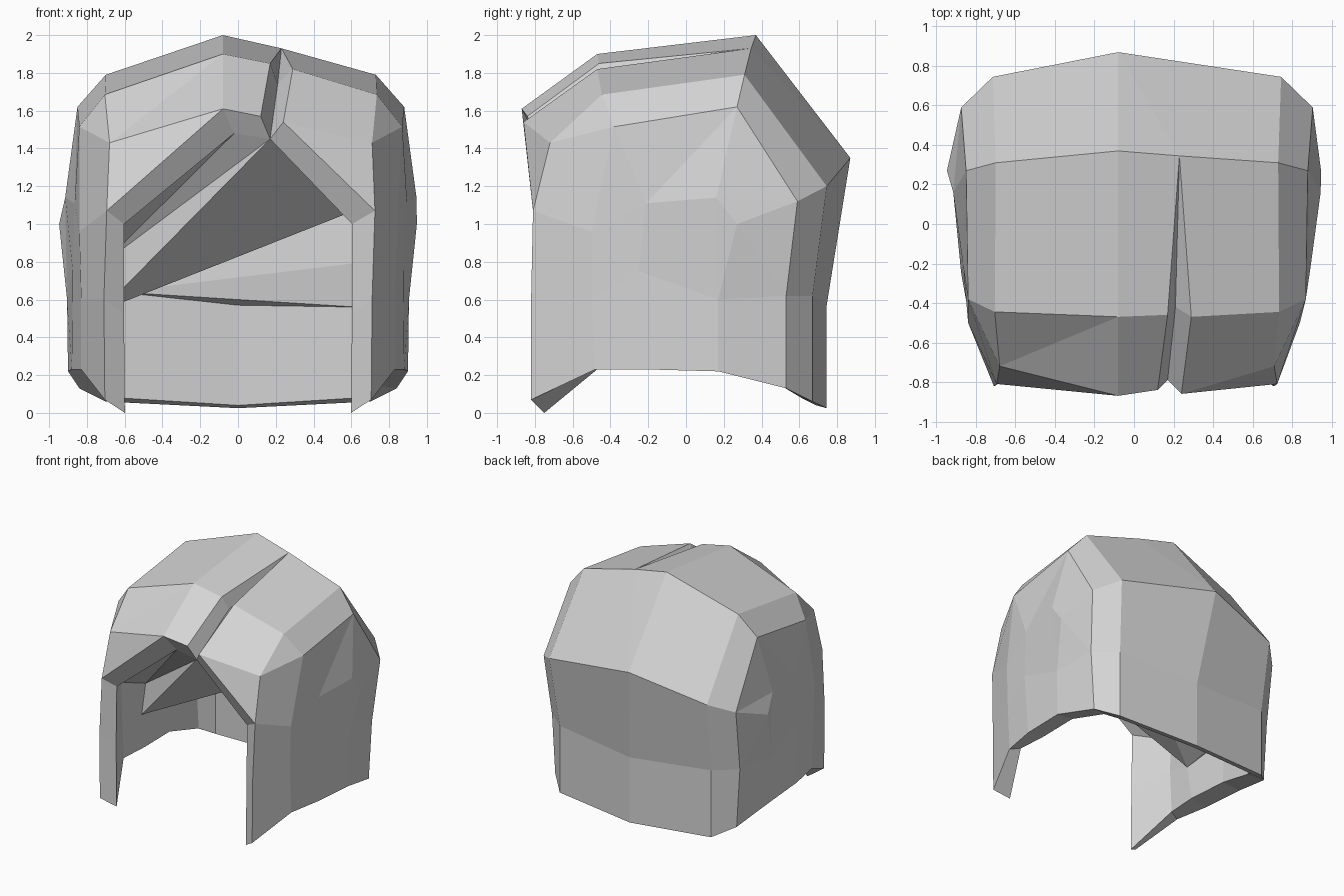
import bpy
import bmesh

cube = bpy.data.objects.get("Cube")
if cube:
    bpy.data.objects.remove(cube, do_unlink=True)

grey = bpy.data.materials.new("light_grey")
grey.use_nodes = True
colour = (0.66, 0.66, 0.66, 1)
grey.diffuse_color = colour
grey.node_tree.nodes["Principled BSDF"].inputs["Base Color"].default_value = colour

bm = bmesh.new()


def vert(x, y, z):
    return bm.verts.new((x, y, z))


def face(*verts):
    return bm.faces.new(verts)


def strip(row_a, row_b):
    """Quads between two rows of the same length."""
    for a, b, c, d in zip(row_a, row_a[1:], row_b[1:], row_b):
        face(a, b, c, d)


def fan(centre, row):
    for a, b in zip(row, row[1:]):
        face(centre, a, b)


# Side rows, front to back, for the +x half: hem, middle, temple
HEM = [(.705, -.82, .07), (.83, -.48, .23), (.88, -.2, .23),
       (.9, .17, .22), (.84, .53, .13), (.7, .67, .06)]
MIDDLE = [(.71, -.82, .6), (.83, -.5, .6), (.875, -.25, .75),
          (.905, .17, .6), (.87, .53, .62), (.7, .67, .62)]
TEMPLE = [(.71, -.81, 1.07), (.84, -.5, .96), (.88, -.21, 1.11),
          (.93, .16, 1.14), (.89, .59, 1.12), (.73, .745, 1.2)]

# Lining size against the outer rows, as x and y factors per column
LINING = [(.85, .915), (.9, .93), (.83, .95), (.83, .95), (.845, .93), (.91, .91)]


def inner_point(i, point):
    """Lining point behind an outer side point."""
    x, y, z = point
    fx, fy = LINING[i]
    return x * fx, y * fy, z + (.02 if i else -.07)


class Side:
    """One side of the shell with its lining and crown corners."""

    def __init__(self, s):
        def mirrored(x, y, z):
            # The crown leans slightly towards +x
            return vert(s * x + (.015 if z > 1.02 else 0), y, z)

        rows = (HEM, MIDDLE, TEMPLE)
        self.outer = [[mirrored(*p) for p in row] for row in rows]
        self.inner = [[mirrored(*inner_point(i, p)) for i, p in enumerate(row)]
                      for row in rows]
        self.brow = mirrored(.695, -.72, 1.43)
        self.low_front = mirrored(.855, -.38, 1.515)
        self.low_back = mirrored(.865, .27, 1.62)
        self.top_front = mirrored(.72, -.445, 1.685)
        self.top_back = mirrored(.715, .31, 1.79)
        ear = mirrored(.947, .27, 1)
        hem, middle, temple = self.outer
        strip(hem, middle)
        strip(middle[:4], temple[:4])
        fan(ear, [middle[3], middle[4], temple[4], temple[3], middle[3]])
        strip(middle[4:], temple[4:])
        # Bevelled upper side
        face(temple[0], temple[1], self.low_front, self.brow)
        face(temple[1], temple[2], self.low_front)
        fan(self.low_back, [self.low_front, temple[2], temple[3], temple[4]])
        face(temple[4], temple[5], self.top_back, self.low_back)
        face(self.low_front, self.low_back, self.top_back, self.top_front)
        face(self.brow, self.low_front, self.top_front)
        # Lining, hem thickness and front edge
        strip(self.inner[0], self.inner[1])
        strip(self.inner[1][:3], self.inner[2][:3])
        strip(hem, self.inner[0])
        strip([r[0] for r in self.outer], [r[0] for r in self.inner])


left, right = Side(1), Side(-1)

# Crown ridge and back centre
tip = vert(-.08, -.87, 1.61)
crown_front = vert(-.08, -.47, 1.9)
crown_back = vert(-.08, .37, 2)
back = [vert(0, .745, .025), vert(0, .745, .57), vert(-.08, .87, 1.35)]
back_inner = [vert(0, .69, .04), vert(0, .67, .57)]

# Parting groove
groove_end = vert(.23, .345, 1.93)
lip_r = [vert(.12, -.84, 1.57), vert(.17, -.46, 1.85)]
lip_l = [vert(.24, -.86, 1.54), vert(.29, -.47, 1.82)]
floor = [vert(.17, -.79, 1.45), vert(.21, -.42, 1.74)]
for lip in (lip_r, lip_l):
    strip(lip, floor)
    face(lip[1], groove_end, floor[1])

# Top panels
face(right.top_front, right.top_back, crown_back, crown_front)
face(crown_front, crown_back, groove_end, lip_r[1])
face(lip_l[1], groove_end, left.top_back, left.top_front)

# Fringe panels
face(right.brow, right.top_front, crown_front)
face(right.brow, crown_front, tip)
face(right.outer[2][0], right.brow, tip)
face(tip, crown_front, lip_r[1], lip_r[0])
face(lip_l[0], lip_l[1], left.top_front, left.brow)
face(lip_l[0], left.brow, left.outer[2][0])

# Back panels
face(right.top_back, crown_back, back[2], right.outer[2][5])
face(crown_back, groove_end, back[2])
face(groove_end, left.top_back, left.outer[2][5], back[2])
for side in (left, right):
    strip([r[5] for r in side.outer], back)
    strip([side.outer[0][5], back[0]], [side.inner[0][5], back_inner[0]])
    strip([r[5] for r in side.inner[:2]], back_inner)

# Fringe underside
rim = vert(-.02, -.78, 1.48)
face(right.outer[2][0], tip, rim, right.inner[2][0])
face(tip, lip_r[0], floor[0], rim)
face(floor[0], lip_l[0], left.outer[2][0], left.inner[2][0])

# Sloping ceiling of the lining, low on the right and high on the left
notch = floor[0]
low, step = right.inner[1][2], right.inner[2][2]
low.co.z, step.co.z = .54, .79
right.inner[2][1].co.z = .89
high = left.inner[2][5]
high.co = (.69, .6, 1.1)
wall = vert(.68, .58, .8)
corner_r, corner_l = right.inner[1][5], left.inner[1][5]
corner_l.co.z = .56
fan(rim, right.inner[2][:3] + [notch])
face(step, notch, low)
fan(low, [notch, high, corner_r])
fan(low, right.inner[1][3:])
fan(corner_r, [high, wall, corner_l, back_inner[1]])
fan(notch, left.inner[2])
strip(left.inner[1][2:5], left.inner[2][2:5])
face(left.inner[1][4], left.inner[2][4], high, wall, corner_l)

# Drop unused lining points, then orient all faces outward
bmesh.ops.delete(bm, geom=[v for v in bm.verts if not v.link_faces], context='VERTS')
bmesh.ops.recalc_face_normals(bm, faces=bm.faces)
mesh = bpy.data.meshes.new("hair_shell")
bm.to_mesh(mesh)
bm.free()
mesh.materials.append(grey)
shell = bpy.data.objects.new("hair_shell", mesh)
bpy.context.collection.objects.link(shell)
